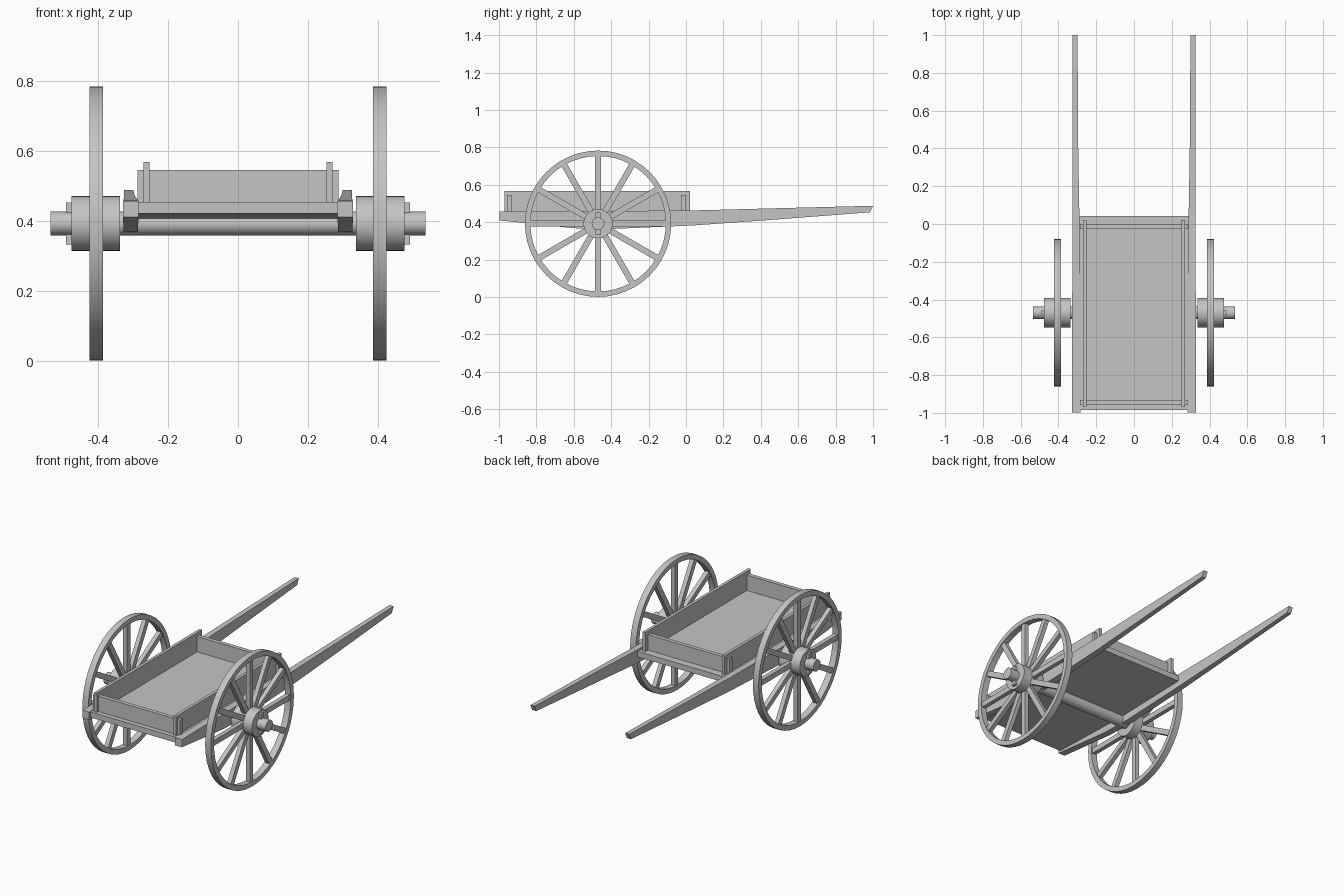
import bpy, bmesh, math
from mathutils import Matrix, Vector

cube = bpy.data.objects.get("Cube")
if cube:
    bpy.data.objects.remove(cube, do_unlink=True)

mat = bpy.data.materials.new("plain_grey")
mat.use_nodes = True
GREY = (0.56, 0.56, 0.56, 1)
mat.diffuse_color = GREY
mat.node_tree.nodes["Principled BSDF"].inputs["Base Color"].default_value = GREY

AXLE_Y, AXLE_Z = -0.47, 0.392
WHEEL_X, WHEEL_R, RIM_INNER = 0.405, 0.391, 0.362


def finish(name, bm, smooth=False):
    bmesh.ops.recalc_face_normals(bm, faces=bm.faces)
    mesh = bpy.data.meshes.new(name)
    bm.to_mesh(mesh)
    bm.free()
    mesh.materials.append(mat)
    ob = bpy.data.objects.new(name, mesh)
    bpy.context.collection.objects.link(ob)
    if smooth:
        bpy.ops.object.select_all(action="DESELECT")
        ob.select_set(True)
        bpy.context.view_layer.objects.active = ob
        bpy.ops.object.shade_smooth_by_angle(angle=math.radians(35))
    return ob


def add_box(bm, lo, hi, turn=Matrix()):
    lo, hi = Vector(lo), Vector(hi)
    m = turn @ Matrix.Translation((lo + hi) / 2) @ Matrix.Diagonal((*(hi - lo), 1))
    bmesh.ops.create_cube(bm, size=1, matrix=m)


def box(name, lo, hi):
    bm = bmesh.new()
    add_box(bm, lo, hi)
    return finish(name, bm)


def loft(name, rings, closed=False, smooth=False):
    """Skin a row of matching cross-sections."""
    bm = bmesh.new()
    rows = [[bm.verts.new(p) for p in ring] for ring in rings]
    n = len(rows[0])
    pairs = list(zip(rows, rows[1:])) + ([(rows[-1], rows[0])] if closed else [])
    for a, b in pairs:
        for i in range(n):
            j = (i + 1) % n
            bm.faces.new((a[i], a[j], b[j], b[i]))
    if not closed:
        bm.faces.new(rows[0])
        bm.faces.new(rows[-1])
    return finish(name, bm, smooth)


def cylinder_x(name, x0, x1, radius, segments=32):
    def ring(x):
        return [(x, AXLE_Y + radius * math.cos(t), AXLE_Z + radius * math.sin(t))
                for t in (math.tau * k / segments for k in range(segments))]
    return loft(name, [ring(x0), ring(x1)], smooth=True)


# Floor, slightly deeper over the axle
floor = [(-0.985, 0.453), (0.043, 0.453), (0.043, 0.42), (AXLE_Y, 0.406), (-0.985, 0.42)]
loft("floor", [[(x, y, z) for y, z in floor] for x in (-0.29, 0.29)])

# End boards with ends passing through the side boards
for name, y in (("front_board", -0.957), ("back_board", -0.026)):
    box(name, (-0.287, y, 0.45), (0.287, y + 0.024, 0.545))

# Axle
cylinder_x("axle", -0.535, 0.535, 0.034)

# Shaft stations: y, bottom setback, bottom z, top z, inner x, outer x
STATIONS = [
    (-0.998, 0, 0.410, 0.456, 0.284, 0.328),
    (-0.60, 0, 0.368, 0.459, 0.286, 0.327),
    (-0.40, 0, 0.364, 0.460, 0.287, 0.327),
    (0.04, 0, 0.383, 0.463, 0.289, 0.326),
    (0.38, 0, 0.407, 0.472, 0.295, 0.326),
    (1.0, 0.016, 0.453, 0.488, 0.299, 0.326),
]

for side, s in (("left", 1), ("right", -1)):
    loft(side + "_shaft", [[(s * a, y - d, zb), (s * b, y - d, zb), (s * b, y, zt), (s * a, y, zt)]
                           for y, d, zb, zt, a, b in STATIONS])
    x0, x1 = sorted((s * 0.252, s * 0.270))
    box(side + "_side_board", (x0, -0.970, 0.45), (x1, 0.022, 0.567))

    # Wheel rim
    rim = []
    for k in range(48):
        t = math.tau * k / 48
        rim.append([(s * WHEEL_X + dx, AXLE_Y + r * math.cos(t), AXLE_Z + r * math.sin(t))
                    for dx, r in ((-0.019, RIM_INNER), (0.019, RIM_INNER),
                                  (0.019, WHEEL_R), (-0.019, WHEEL_R))])
    loft(side + "_wheel_rim", rim, closed=True, smooth=True)

    # Twelve spokes
    bm = bmesh.new()
    for k in range(12):
        turn = (Matrix.Translation((s * WHEEL_X, AXLE_Y, AXLE_Z))
                @ Matrix.Rotation(math.tau * k / 12, 4, "X"))
        add_box(bm, (-0.013, -0.016, 0.06), (0.013, 0.016, 0.37), turn)
    finish(side + "_spokes", bm)

    # Hub and linchpin
    cylinder_x(side + "_hub", s * 0.337, s * 0.476, 0.078)
    x0, x1 = sorted((s * 0.474, s * 0.491))
    box(side + "_linchpin", (x0, AXLE_Y - 0.013, AXLE_Z - 0.06), (x1, AXLE_Y + 0.013, AXLE_Z + 0.06))
